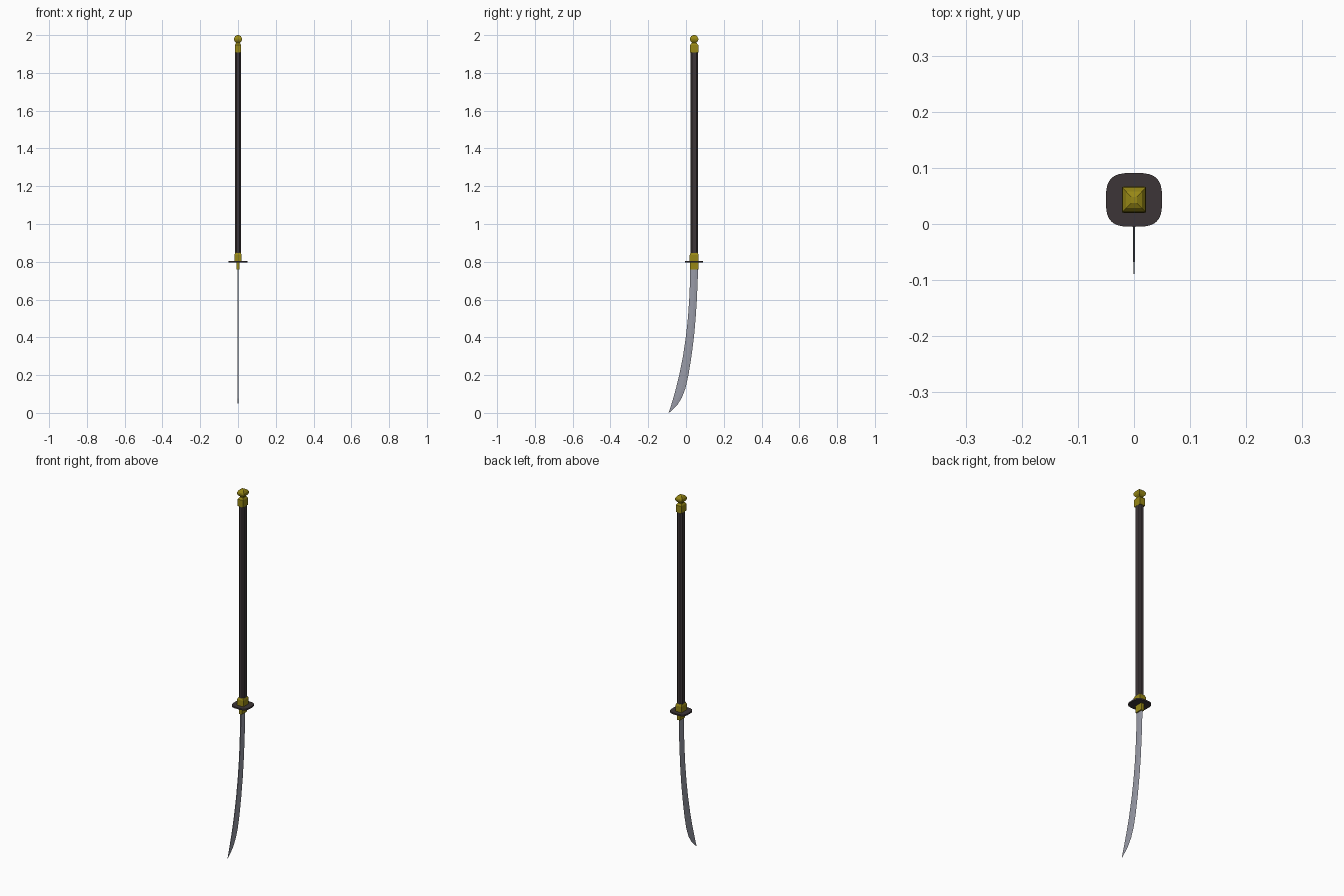
import bpy, bmesh, math

if "Cube" in bpy.data.objects:
    bpy.data.objects.remove(bpy.data.objects["Cube"])

CY = 0.043  # y position of the shaft axis


def material(name, rgb):
    m = bpy.data.materials.new(name)
    m.diffuse_color = (*rgb, 1)
    m.use_nodes = True
    m.node_tree.nodes["Principled BSDF"].inputs["Base Color"].default_value = m.diffuse_color
    return m


gold = material("old gold", (0.31, 0.245, 0.008))
dark = material("dark brown", (0.046, 0.036, 0.038))
steel = material("steel grey", (0.32, 0.33, 0.39))


def loft(name, rings, mat):
    """Skin a closed solid through rings with equal point counts."""
    bm = bmesh.new()
    vs = [[bm.verts.new(p) for p in r] for r in rings]
    n = len(vs[0])
    for a, b in zip(vs, vs[1:]):
        for i in range(n):
            j = (i + 1) % n
            bm.faces.new((a[i], a[j], b[j], b[i]))
    bm.faces.new(vs[0][::-1])
    bm.faces.new(vs[-1])
    bmesh.ops.recalc_face_normals(bm, faces=bm.faces)
    me = bpy.data.meshes.new(name)
    bm.to_mesh(me)
    bm.free()
    me.materials.append(mat)
    ob = bpy.data.objects.new(name, me)
    bpy.context.collection.objects.link(ob)
    return ob


def box_ring(hx, hy, z, c=0.0):
    """Rectangle, with its corners cut when c > 0."""
    if c:
        pts = [(hx, -hy + c), (hx, hy - c), (hx - c, hy), (-hx + c, hy),
               (-hx, hy - c), (-hx, -hy + c), (-hx + c, -hy), (hx - c, -hy)]
    else:
        pts = [(hx, -hy), (hx, hy), (-hx, hy), (-hx, -hy)]
    return [(x, CY + y, z) for x, y in pts]


def super_ring(hx, hy, z, n=32, p=3.2):
    """Rounded square for the guard."""
    out = []
    for i in range(n):
        a = 2 * math.pi * i / n
        c, s = math.cos(a), math.sin(a)
        out.append((hx * math.copysign(abs(c) ** (2 / p), c),
                    CY + hy * math.copysign(abs(s) ** (2 / p), s), z))
    return out


# long grip with cut corners
loft("grip", [box_ring(0.0155, 0.02, z, 0.008) for z in (0.82, 1.92)], dark)

# collar between guard and grip
loft("grip_collar", [box_ring(0.019, 0.0235, 0.802), box_ring(0.019, 0.0235, 0.836),
                     box_ring(0.0145, 0.019, 0.848)], gold)

# guard plate
loft("guard", [super_ring(0.05, 0.048, z) for z in (0.796, 0.804)], dark)

# blade collar
loft("blade_collar", [box_ring(0.009, 0.0225, z) for z in (0.758, 0.798)], gold)

# end cap and faceted knob
loft("end_cap", [box_ring(0.0165, 0.022, 1.908), box_ring(0.0165, 0.022, 1.947),
                 box_ring(0.011, 0.014, 1.957)], gold)
loft("knob", [box_ring(h, h * 1.05, z) for h, z in
              ((0.009, 1.95), (0.011, 1.96), (0.018, 1.967), (0.0215, 1.977),
               (0.0205, 1.985), (0.014, 1.995), (0.005, 2.0))], gold)

# curved blade: height, inner edge y, outer edge y, half thickness
stations = [(0.79, 0.023, 0.064, 0.0028), (0.70, 0.0215, 0.062, 0.0028),
            (0.60, 0.017, 0.0575, 0.0027), (0.50, 0.010, 0.051, 0.0026),
            (0.40, -0.001, 0.042, 0.0025), (0.30, -0.016, 0.029, 0.0024),
            (0.20, -0.036, 0.013, 0.0022), (0.13, -0.053, -0.003, 0.002),
            (0.08, -0.067, -0.022, 0.0017), (0.04, -0.079, -0.047, 0.0012),
            (0.015, -0.087, -0.073, 0.0008), (0.0, -0.092, -0.090, 0.0002)]


def blade_ring(z, a, b, t):
    m = a + (b - a) * 0.6
    return [(-t * 0.8, a, z), (t * 0.8, a, z), (t, m, z), (0, b, z), (-t, m, z)]


loft("blade", [blade_ring(*s) for s in stations], steel)
